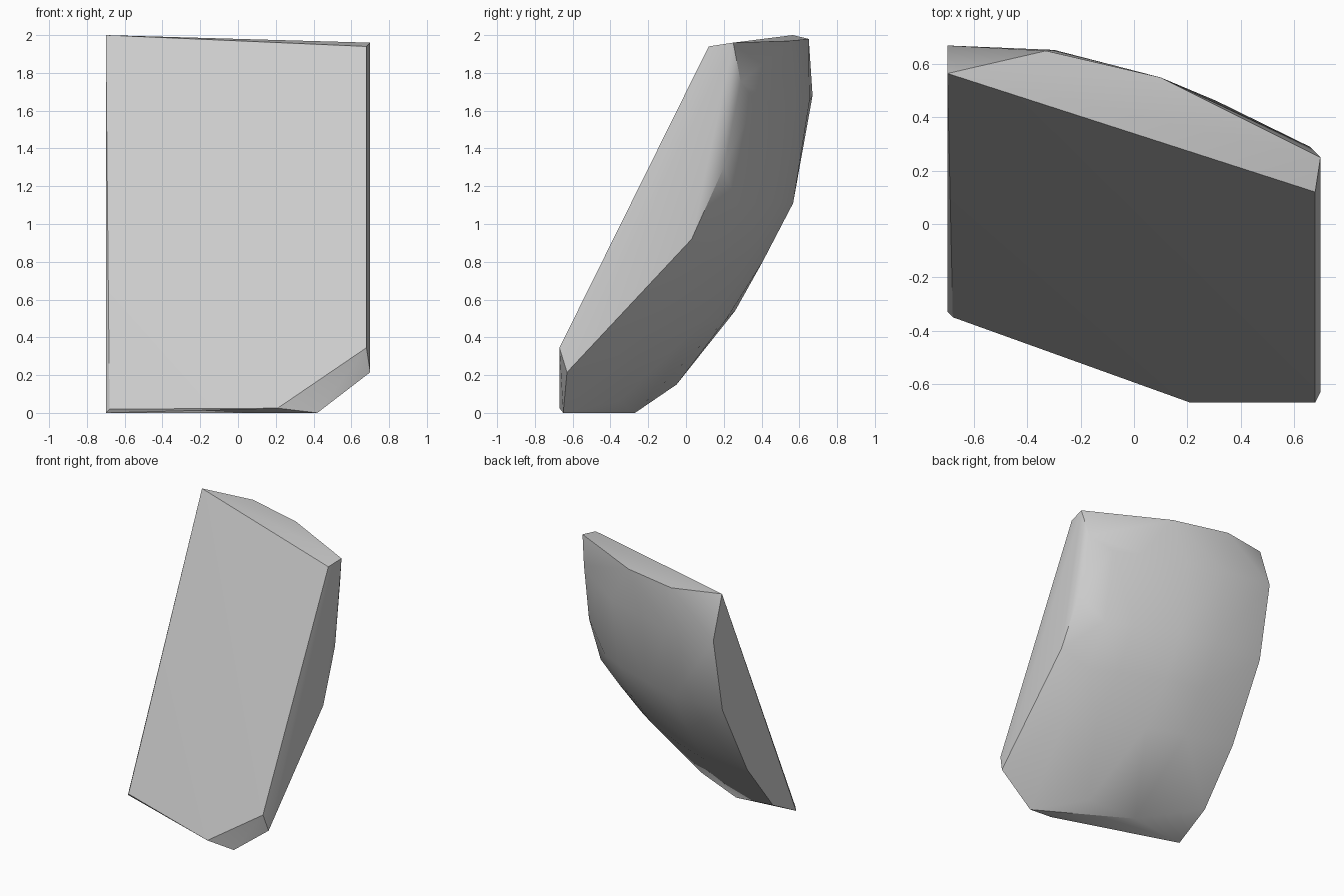
import bpy
import bmesh
import math
from mathutils import Vector

default_cube = bpy.data.objects.get("Cube")
if default_cube:
    bpy.data.objects.remove(default_cube, do_unlink=True)


def make_material(name, colour):
    material = bpy.data.materials.new(name)
    material.use_nodes = True
    material.diffuse_color = colour
    shader = material.node_tree.nodes["Principled BSDF"]
    shader.inputs["Base Color"].default_value = colour
    return material


def profile_depth(profile, height):
    """Interpolate the y position of a (y, z) profile at a given height."""
    for (y_low, z_low), (y_high, z_high) in zip(profile, profile[1:]):
        if z_low <= height <= z_high:
            blend = (height - z_low) / (z_high - z_low)
            return y_low + blend * (y_high - y_low)
    return profile[-1][0]


HALF_WIDTH = 0.7

# Side profiles of the rounded back, as (y, z) from bottom to top
thick_side = [(-0.33, 0), (-0.05, 0.15), (0.26, 0.54), (0.56, 1.11), (0.67, 1.68)]
thin_side = [(-0.63, 0.215), (0.03, 0.92), (0.2, 1.3), (0.25, 1.96)]

# Flat front face outline
front_face = [(-0.7, 0.565, 2), (0.68, 0.12, 1.94), (0.68, -0.67, 0.345),
              (0.21, -0.67, 0.025), (-0.68, -0.35, 0.02)]
# Back edge of the top, outline of the bottom and the softened upper corner
top_edge = [(-0.33, 0.65, 1.98), (0.1, 0.55, 1.97)]
bottom_edge = [(0.42, -0.65, 0), (-0.235, -0.27, 0), (0.12, -0.36, 0.06)]
corner = [(0.66, 0.29, 1.75)]

points = front_face + top_edge + bottom_edge + corner
points += [(-HALF_WIDTH, y, z) for y, z in thick_side]
# The thin edge pulls in slightly where it rounds over
points += [(0.68 if z == 1.3 else HALF_WIDTH, y, z) for y, z in thin_side]

# Rounded back: blend between the side profiles, bulging more towards the bottom
for x in (-0.3, -0.02, 0.31, 0.5):
    across = (x + HALF_WIDTH) / (2 * HALF_WIDTH)
    crown = 1 - abs(x / HALF_WIDTH) ** 3
    for z in (0.5, 0.8, 1.11, 1.65):
        left = profile_depth(thick_side, z)
        right = profile_depth(thin_side, z)
        bulge = (0.19 - 0.04 * z) * crown
        points.append((x, left + across * (right - left) + bulge, z))

# Convex shell through all the points
shell = bmesh.new()
for point in points:
    shell.verts.new(Vector(point))
hull = bmesh.ops.convex_hull(shell, input=shell.verts)
unused = {item for item in hull["geom_interior"] + hull["geom_unused"]
          if isinstance(item, bmesh.types.BMVert)}
bmesh.ops.delete(shell, geom=list(unused), context="VERTS")
bmesh.ops.recalc_face_normals(shell, faces=shell.faces)

mesh = bpy.data.meshes.new("curved_slab")
shell.to_mesh(mesh)
shell.free()
mesh.materials.append(make_material("light_grey", (0.6, 0.6, 0.6, 1)))

slab = bpy.data.objects.new("curved_slab", mesh)
bpy.context.collection.objects.link(slab)
bpy.context.view_layer.objects.active = slab
slab.select_set(True)
bpy.ops.object.shade_smooth_by_angle(angle=math.radians(30))
